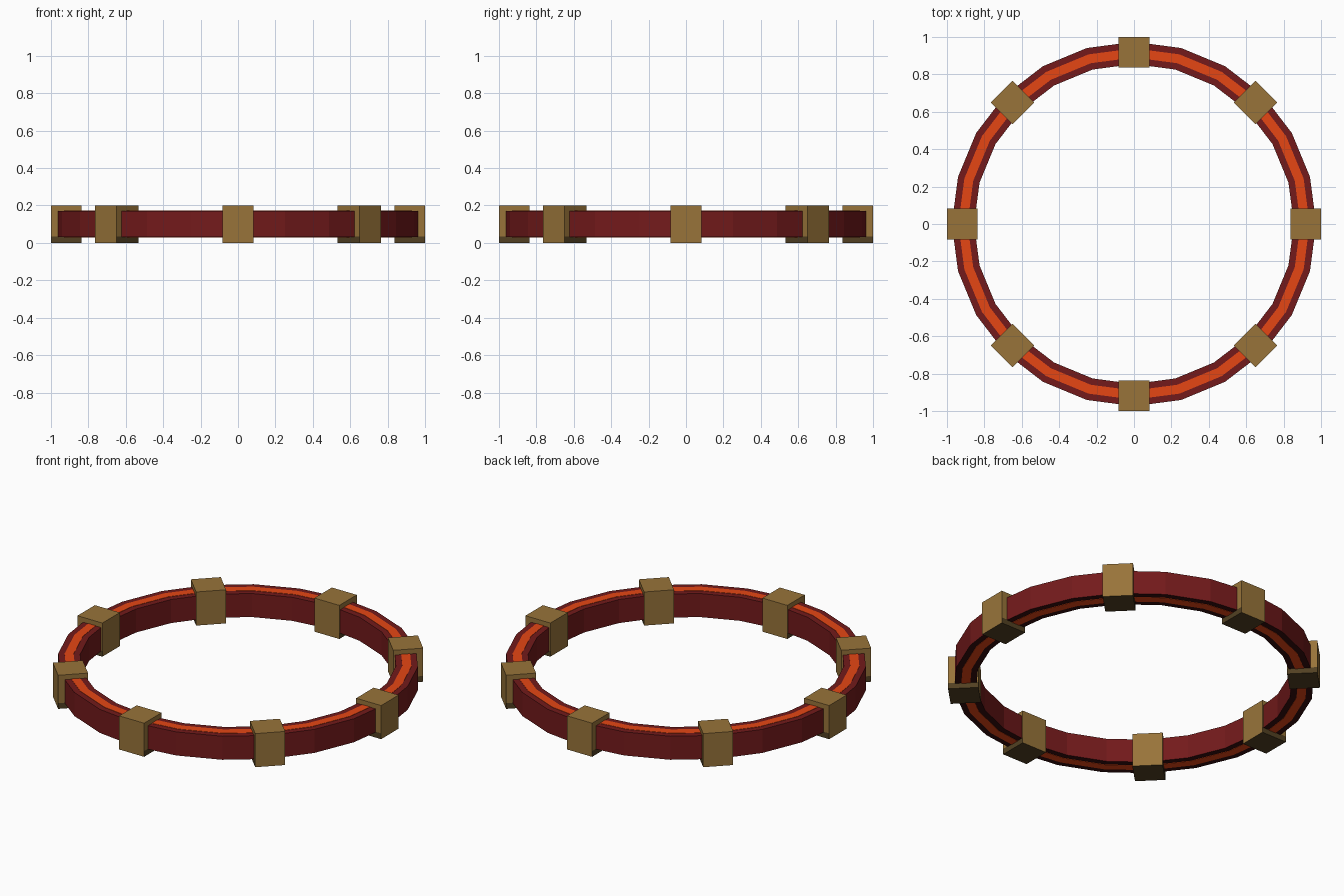
import bpy, bmesh, math
from mathutils import Matrix

if "Cube" in bpy.data.objects:
    bpy.data.objects.remove(bpy.data.objects["Cube"])

def material(name, rgb):
    m = bpy.data.materials.new(name)
    m.diffuse_color = (*[(c / 255 / 12.92 if c < 10 else ((c / 255 + 0.055) / 1.055) ** 2.4) for c in rgb], 1)
    m.use_nodes = True
    m.node_tree.nodes["Principled BSDF"].inputs["Base Color"].default_value = m.diffuse_color
    return m

RED = material("dark red", (115, 26, 27))
DEEP_RED = material("deep red", (54, 12, 12))
ORANGE = material("orange", (230, 70, 20))
BRASS = material("brass", (152, 116, 58))
DARK_BRASS = material("dark brass", (82, 64, 34))

def add_object(name, bm, mats):
    me = bpy.data.meshes.new(name)
    bm.to_mesh(me)
    bm.free()
    for m in mats:
        me.materials.append(m)
    ob = bpy.data.objects.new(name, me)
    bpy.context.collection.objects.link(ob)
    return ob

def ring(name, r_in, r_out, z0, z1, mats, sides=24):
    """Flat-sided ring with a rectangular section; underside takes the last material."""
    bm = bmesh.new()
    section = [(r_in, z0), (r_out, z0), (r_out, z1), (r_in, z1)]
    loops = []
    for i in range(sides):
        a = 2 * math.pi * i / sides
        loops.append([bm.verts.new((r * math.cos(a), r * math.sin(a), z)) for r, z in section])
    for i in range(sides):
        p, q = loops[i], loops[(i + 1) % sides]
        for k in range(4):
            n = (k + 1) % 4
            f = bm.faces.new((p[k], q[k], q[n], p[n]))
            f.material_index = len(mats) - 1 if k == 0 else 0
    bmesh.ops.recalc_face_normals(bm, faces=bm.faces)
    add_object(name, bm, mats)

# Main band, with a thin glowing stripe on the top and bottom
ring("band", 0.855, 0.974, 0.031, 0.171, [RED, DEEP_RED])
ring("stripe", 0.890, 0.939, 0.029, 0.173, [ORANGE])

# Eight clamp blocks, darker underneath and where they meet below the band
for i in range(8):
    bm = bmesh.new()
    bmesh.ops.create_cube(bm, size=1, matrix=Matrix.Translation((0.918, 0, 0.1))
                          @ Matrix.Diagonal((0.164, 0.164, 0.2, 1)))
    bmesh.ops.bisect_plane(bm, geom=bm.verts[:] + bm.edges[:] + bm.faces[:],
                           plane_co=(0, 0, 0.034), plane_no=(0, 0, 1))
    bm.normal_update()
    for f in bm.faces:
        low_side = abs(f.normal.y) > 0.5 and f.calc_center_median().z < 0.034
        f.material_index = 1 if f.normal.z < -0.5 or low_side else 0
    ob = add_object(f"clamp_block_{i + 1}", bm, [BRASS, DARK_BRASS])
    ob.rotation_euler.z = math.pi * i / 4
